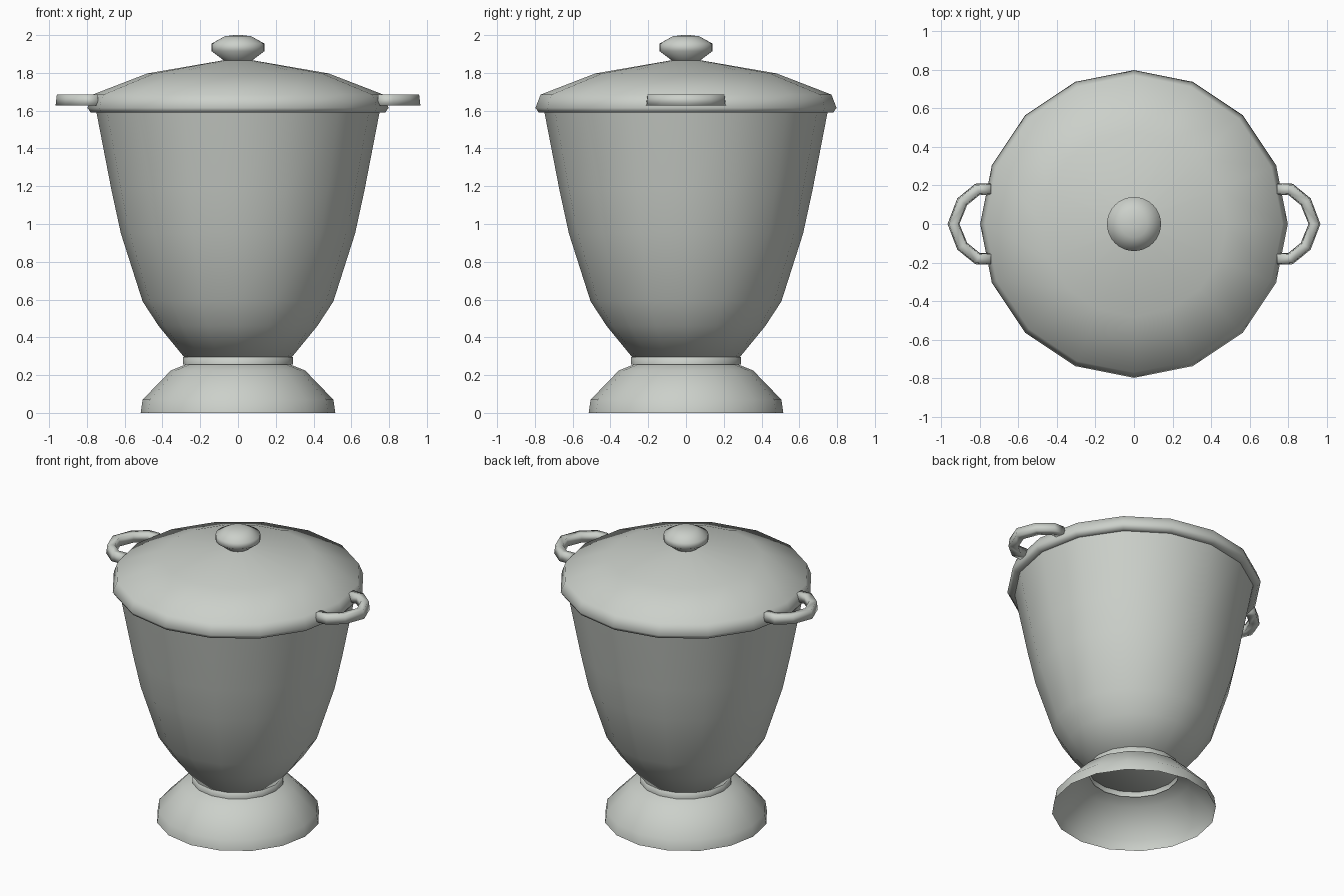
import bpy, bmesh, math
from mathutils import Vector

cube = bpy.data.objects.get("Cube")
if cube:
    bpy.data.objects.remove(cube, do_unlink=True)

# Single glazed colour
COLOUR = (0.60, 0.63, 0.59, 1)
glaze = bpy.data.materials.new("pale grey glaze")
glaze.use_nodes = True
glaze.diffuse_color = COLOUR
glaze.node_tree.nodes["Principled BSDF"].inputs["Base Color"].default_value = COLOUR


def finish(name, bm, angle):
    mesh = bpy.data.meshes.new(name)
    bm.to_mesh(mesh)
    bm.free()
    mesh.materials.append(glaze)
    obj = bpy.data.objects.new(name, mesh)
    bpy.context.collection.objects.link(obj)
    bpy.ops.object.select_all(action='DESELECT')
    obj.select_set(True)
    bpy.context.view_layer.objects.active = obj
    bpy.ops.object.shade_smooth_by_angle(angle=math.radians(angle))
    return obj


def bridge(bm, a, b):
    for i in range(len(a)):
        j = (i + 1) % len(a)
        bm.faces.new((a[i], a[j], b[j], b[i]))


def lathe(name, profile, sides=16, cap_bottom=False, cap_top=False):
    """Turn (radius, height) points, listed upwards, around the z axis."""
    bm = bmesh.new()
    rings = []
    for r, z in profile:
        turns = [math.tau * i / sides for i in range(sides)]
        rings.append([bm.verts.new((r * math.cos(t), r * math.sin(t), z)) for t in turns])
    for a, b in zip(rings, rings[1:]):
        bridge(bm, a, b)
    if cap_bottom:
        bm.faces.new(rings[0][::-1])
    if cap_top:
        bm.faces.new(rings[-1])
    return finish(name, bm, 65)


# Hollow flared foot and neck band
lathe("foot", [(0.515, 0), (0.505, 0.07), (0.355, 0.225), (0.28, 0.255)])
lathe("neck", [(0.29, 0.255), (0.29, 0.295), (0.28, 0.30)])

# Tapering bowl with closed bottom
lathe("bowl", [(0.285, 0.295), (0.42, 0.46), (0.505, 0.59), (0.62, 0.95),
               (0.67, 1.18), (0.755, 1.62)], cap_bottom=True)

# Shallow domed lid with a turned-under rim
lathe("lid", [(0.75, 1.59), (0.78, 1.59), (0.797, 1.615), (0.77, 1.685),
              (0.48, 1.797), (0.07, 1.868)], cap_top=True)

# Rounded knob
lathe("knob", [(0.07, 1.862), (0.14, 1.915), (0.14, 1.955), (0.07, 1.994),
               (0.02, 2.0)], sides=32, cap_top=True)


# Loop handles: a four-sided section swept along a half loop
def handle(name, side):
    half = [Vector((0.74, -0.18)), Vector((0.81, -0.18)), Vector((0.89, -0.115))]
    path = half + [Vector((0.935, 0))] + [Vector((p.x, -p.y)) for p in reversed(half)]
    section = [(0.031, 1.627), (0.024, 1.685), (-0.024, 1.685), (-0.031, 1.627)]
    bm = bmesh.new()
    rings = []
    for i, p in enumerate(path):
        along = path[min(i + 1, len(path) - 1)] - path[max(i - 1, 0)]
        out = Vector((along.y, -along.x)).normalized()
        rings.append([bm.verts.new((side * (p.x + out.x * w), p.y + out.y * w, z))
                      for w, z in section])
    for a, b in zip(rings, rings[1:]):
        bridge(bm, a, b)
    bm.faces.new(rings[0])
    bm.faces.new(rings[-1])
    bmesh.ops.recalc_face_normals(bm, faces=bm.faces)
    finish(name, bm, 100)


handle("left_handle", 1)
handle("right_handle", -1)
